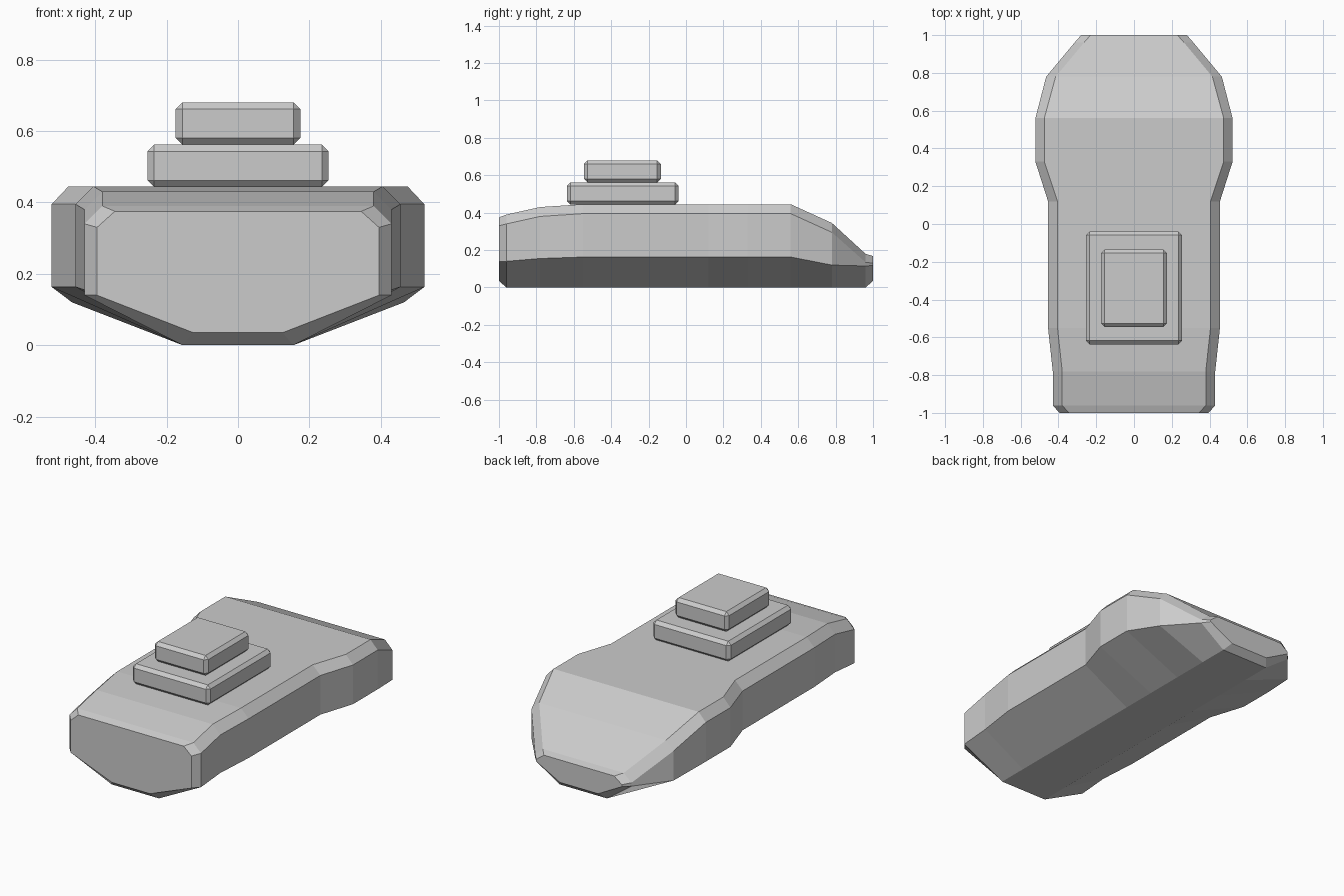
import bpy, bmesh

if "Cube" in bpy.data.objects:
    bpy.data.objects.remove(bpy.data.objects["Cube"])

def add_object(name, bm):
    bmesh.ops.recalc_face_normals(bm, faces=bm.faces[:])
    mesh = bpy.data.meshes.new(name)
    bm.to_mesh(mesh)
    bm.free()
    obj = bpy.data.objects.new(name, mesh)
    bpy.context.collection.objects.link(obj)
    return obj

# Hull stations: y, keel half width, keel z, side half width, side low z,
# side high z, deck half width, deck z
stations = [
    (-1.00, .125, .035, .395, .14, .33, .345, .375),
    (-0.96, .155, 0, .43, .14, .34, .38, .39),
    (-0.78, .155, 0, .43, .155, .38, .38, .43),
    (-0.55, .155, 0, .455, .163, .395, .405, .445),
    (0.12, .155, 0, .455, .163, .395, .405, .445),
    (0.33, .155, 0, .522, .163, .395, .475, .445),
    (0.56, .155, 0, .522, .163, .395, .475, .445),
    (0.78, .155, 0, .465, .12, .295, .415, .345),
    (0.96, .155, 0, .315, .115, .135, .265, .18),
    (1.00, .125, .035, .28, .118, .13, .23, .168),
]

# Hull lofted through the eight-sided sections
bm = bmesh.new()
rings = []
for y, wk, zk, ws, zl, zh, wd, zd in stations:
    half = [(wk, zk), (ws, zl), (ws, zh), (wd, zd)]
    section = half + [(-x, z) for x, z in reversed(half)]
    rings.append([bm.verts.new((x, y, z)) for x, z in section])
for a, b in zip(rings, rings[1:]):
    for i in range(8):
        j = (i + 1) % 8
        bm.faces.new((a[i], a[j], b[j], b[i]))
bm.faces.new(rings[0])
bm.faces.new(rings[-1])
add_object("hull", bm)

# Chamfered cabin tiers
def tier(name, w, y0, y1, z0, z1, bevel):
    bm = bmesh.new()
    bmesh.ops.create_cube(bm, size=1)
    bmesh.ops.scale(bm, vec=(w, y1 - y0, z1 - z0), verts=bm.verts[:])
    bmesh.ops.translate(bm, vec=(0, (y0 + y1) / 2, (z0 + z1) / 2), verts=bm.verts[:])
    bmesh.ops.bevel(bm, geom=bm.edges[:], offset=bevel, segments=1,
                    profile=.5, affect='EDGES')
    add_object(name, bm)

tier("lower_cabin", .508, -.637, -.04, .443, .562, .019)
tier("upper_cabin", .35, -.545, -.135, .562, .68, .019)
